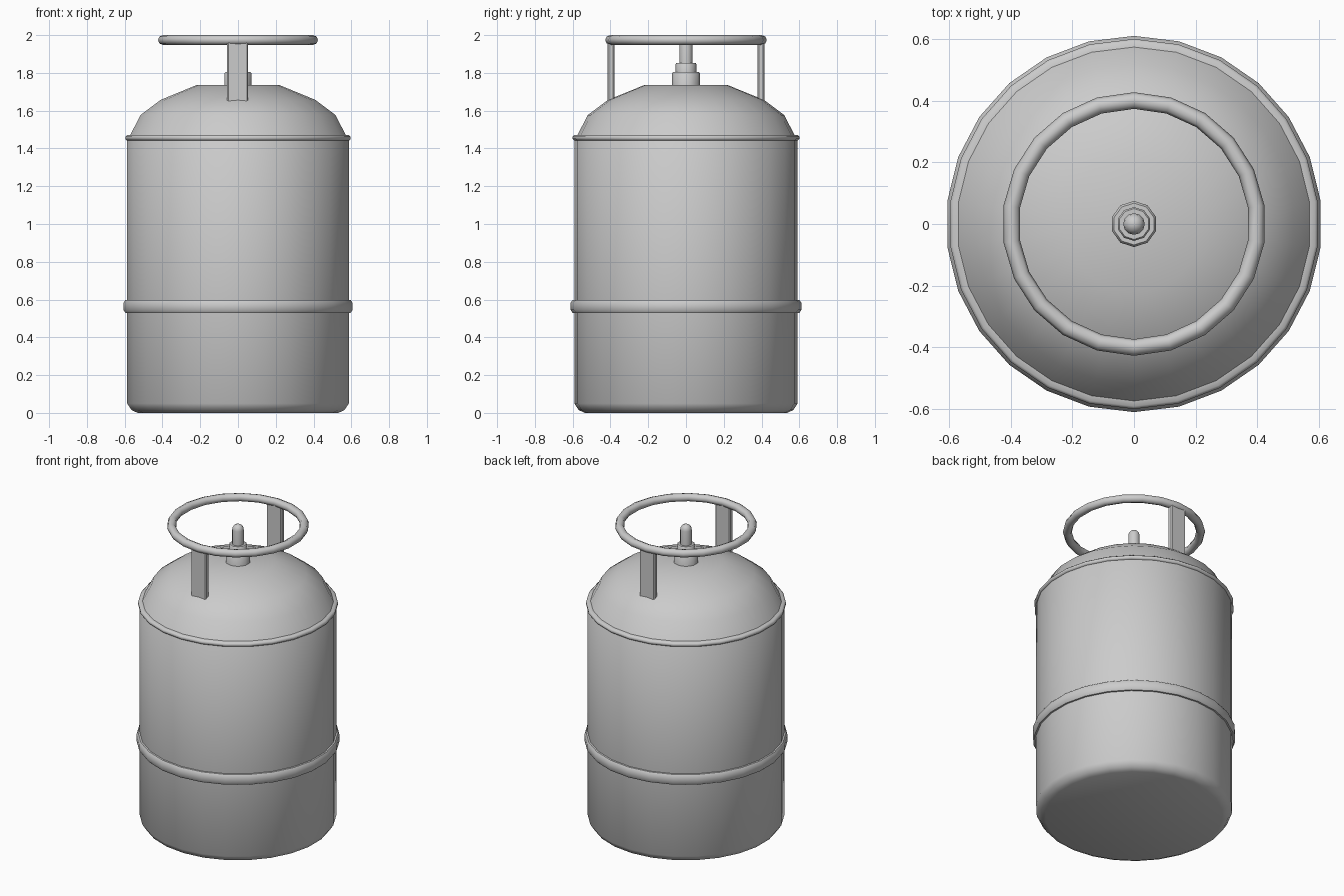
import bpy, bmesh, math

if "Cube" in bpy.data.objects:
    bpy.data.objects.remove(bpy.data.objects["Cube"])


def finish(name, bm, angle=50):
    bmesh.ops.recalc_face_normals(bm, faces=bm.faces)
    mesh = bpy.data.meshes.new(name)
    bm.to_mesh(mesh)
    bm.free()
    ob = bpy.data.objects.new(name, mesh)
    bpy.context.collection.objects.link(ob)
    bpy.ops.object.select_all(action='DESELECT')
    ob.select_set(True)
    bpy.context.view_layer.objects.active = ob
    bpy.ops.object.shade_smooth_by_angle(angle=math.radians(angle))
    return ob


def lathe(name, profile, sides, closed=False):
    """Revolve (radius, z) points; a vertex lies on the y axis. Open profiles are capped."""
    bm = bmesh.new()
    rings = []
    for r, z in profile:
        rings.append([bm.verts.new((r * math.sin(2 * math.pi * i / sides),
                                    r * math.cos(2 * math.pi * i / sides), z))
                      for i in range(sides)])
    pairs = list(zip(rings, rings[1:]))
    if closed:
        pairs.append((rings[-1], rings[0]))
    else:
        bm.faces.new(rings[0])
        bm.faces.new(rings[-1])
    for a, b in pairs:
        for i in range(sides):
            j = (i + 1) % sides
            bm.faces.new((a[i], a[j], b[j], b[i]))
    return finish(name, bm)


# Tank: chamfered base, straight wall, domed shoulder
lathe("tank_body", [(0.535, 0), (0.568, 0.015), (0.591, 0.05), (0.591, 1.45),
                    (0.575, 1.47), (0.52, 1.577), (0.413, 1.657),
                    (0.222, 1.735)], 26)

# Reinforcing bands around the wall
lathe("lower_band", [(0.58, 0.528), (0.601, 0.53), (0.611, 0.545), (0.611, 0.583),
                     (0.601, 0.598), (0.58, 0.60)], 26, closed=True)
lathe("shoulder_band", [(0.57, 1.441), (0.592, 1.442), (0.601, 1.45), (0.601, 1.462),
                        (0.592, 1.47), (0.57, 1.471)], 26, closed=True)

# Carrying ring
tube = [(0.401 + 0.027 * math.cos(k * math.pi / 4),
         1.974 + 0.026 * math.sin(k * math.pi / 4)) for k in range(8)]
lathe("handle_ring", tube, 22, closed=True)

# Flat uprights holding the ring, front and back
for name, s in (("front_upright", -1), ("back_upright", 1)):
    bm = bmesh.new()
    bmesh.ops.create_cube(bm, size=1)
    for v in bm.verts:
        v.co = (v.co.x * 0.11 - 0.002, v.co.y * 0.035 + s * 0.397, v.co.z * 0.335 + 1.8025)
    upright = [e for e in bm.edges if abs(e.verts[0].co.z - e.verts[1].co.z) > 0.1]
    bmesh.ops.bevel(bm, geom=upright, offset=0.006, segments=1, affect='EDGES')
    finish(name, bm, 30)

# Valve: base, collar and round-tipped stem
lathe("valve_base", [(0.075, 1.70), (0.075, 1.797), (0.068, 1.805)], 10)
lathe("valve_collar", [(0.055, 1.79), (0.055, 1.847), (0.05, 1.853)], 10)
tip = [(0.035 * math.cos(math.radians(a)), 1.947 + 0.035 * math.sin(math.radians(a)))
       for a in (0, 25, 50, 75)]
lathe("valve_stem", [(0.035, 1.84)] + tip, 12)
